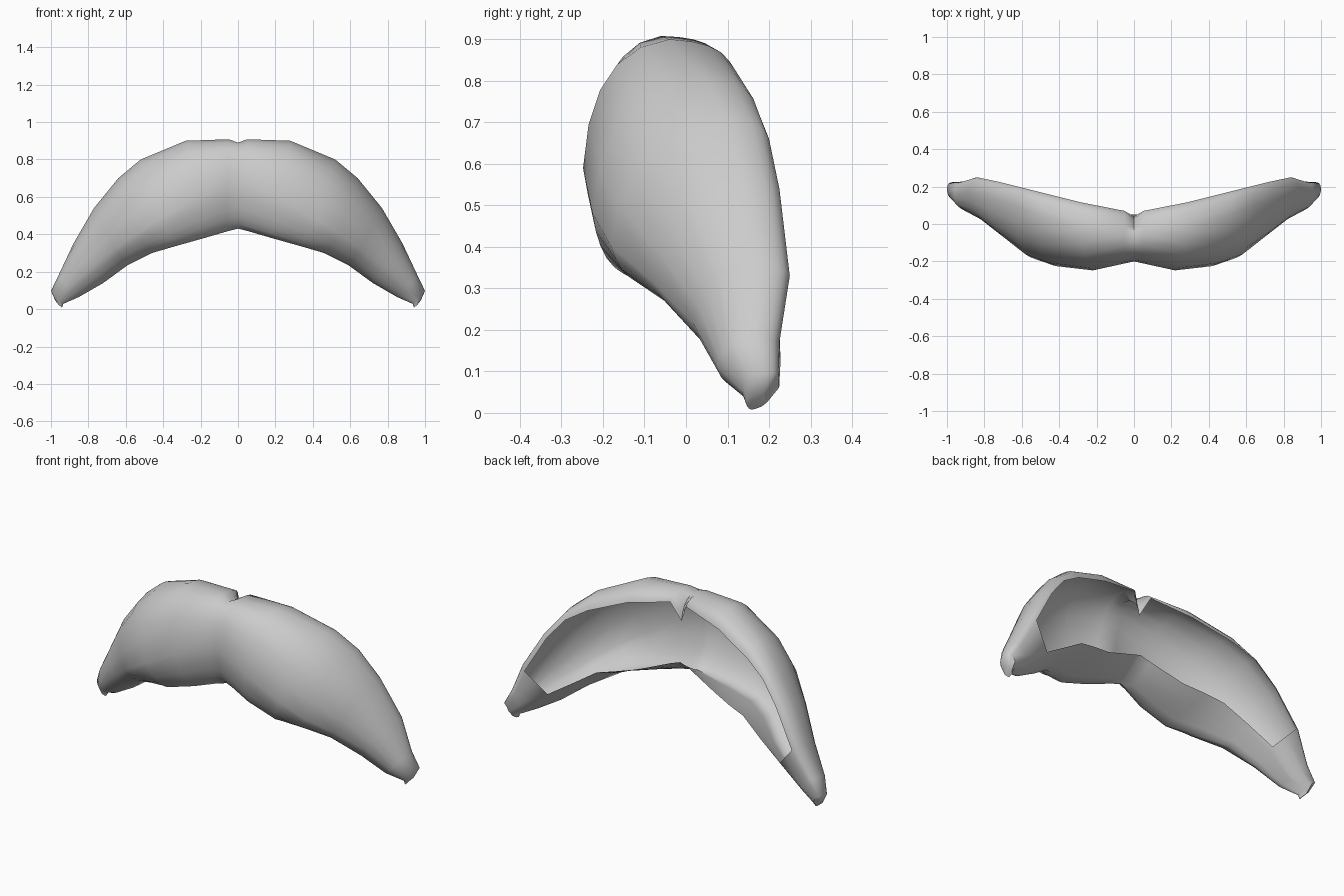
import bpy, bmesh
from mathutils import Vector

if "Cube" in bpy.data.objects:
    bpy.data.objects.remove(bpy.data.objects["Cube"])

# Sections of one half, centre to tip: upper rim, ridge, front, underside, lower rim
SECTIONS = [
    [(0, .04, .76), (0, -.09, .89), (0, -.20, .66), (0, -.10, .43), (0, .05, .53)],
    [(.05, .07, .865), (.05, -.06, .908), (.06, -.213, .65), (.06, -.11, .415), (.06, .055, .51)],
    [(.28, .115, .82), (.28, -.04, .90), (.22, -.248, .59), (.18, -.14, .38), (.24, .09, .44)],
    [(.50, .17, .735), (.52, .05, .80), (.42, -.225, .48), (.34, -.15, .335), (.36, .125, .41)],
    [(.62, .20, .66), (.64, .10, .70), (.55, -.18, .40), (.46, -.08, .30), (.46, .145, .385)],
    [(.72, .225, .54), (.77, .14, .54), (.66, -.085, .32), (.59, .03, .235), (.59, .175, .30)],
    [(.84, .25, .33), (.88, .18, .35), (.79, .015, .22), (.72, .09, .14), (.73, .20, .21)],
    [(.92, .225, .17), (.96, .165, .18), (.905, .075, .11), (.85, .115, .065), (.86, .19, .09)],
]
STEPS = 5
OPEN_END = 6      # the back is open up to this section


def curve(a, b, corner, fullness):
    """Quadratic arc from a towards b, pulled to the corner; b is left out."""
    c = ((a + b) / 2).lerp(corner, fullness)
    ts = [s / STEPS for s in range(STEPS)]
    return [a * (1 - t)**2 + c * 2 * t * (1 - t) + b * t * t for t in ts]


def section(points):
    rim, ridge, front, under, low = [Vector(p) for p in points]
    out = curve(rim, ridge, Vector((ridge.x, rim.y, ridge.z)), .85)
    out += curve(ridge, front, Vector((ridge.x, front.y, ridge.z)), .85)
    out += curve(front, under, Vector((under.x, front.y, under.z)), .6)
    out += curve(under, low, Vector((under.x, low.y, under.z)), .15)
    # last point closes the back near the tip
    return out + [low, (low + rim) / 2]


rings = [section(s) for s in SECTIONS]
rings[-1][-1] += Vector((0, .02, -.01))

# Rounded tip: shrunken copies of the last section
last = rings[-1]
mid = Vector((.9, .145, .115))
for centre, size in (((.964, .175, .058), .60), ((.957, .168, .024), .33)):
    rings.append([Vector(centre) + (v - mid) * size for v in last])

bm = bmesh.new()
grid = [[bm.verts.new(v) for v in r] for r in rings]
n = len(grid[0])
for i in range(len(grid) - 1):
    a, b = grid[i], grid[i + 1]
    for j in range(n if i >= OPEN_END else n - 2):
        k = (j + 1) % n
        bm.faces.new((a[j], a[k], b[k], b[j]))
bm.faces.new(grid[-1])
bmesh.ops.delete(bm, geom=[v for v in bm.verts if not v.link_faces], context='VERTS')
bmesh.ops.recalc_face_normals(bm, faces=bm.faces)
front = min(bm.faces, key=lambda f: f.calc_center_median().y)
if front.normal.y > 0:
    bmesh.ops.reverse_faces(bm, faces=bm.faces)

mesh = bpy.data.meshes.new("moustache")
bm.to_mesh(mesh)
bm.free()
moustache = bpy.data.objects.new("moustache", mesh)
bpy.context.collection.objects.link(moustache)

# Plain grey
grey = bpy.data.materials.new("light grey")
grey.diffuse_color = (.6, .6, .6, 1)
grey.use_nodes = True
grey.node_tree.nodes["Principled BSDF"].inputs["Base Color"].default_value = grey.diffuse_color
mesh.materials.append(grey)

# Other half
mirror = moustache.modifiers.new("mirror", 'MIRROR')
mirror.use_clip = True

bpy.context.view_layer.objects.active = moustache
moustache.select_set(True)
bpy.ops.object.modifier_apply(modifier="mirror")
bpy.ops.object.shade_smooth_by_angle(angle=1.0)
